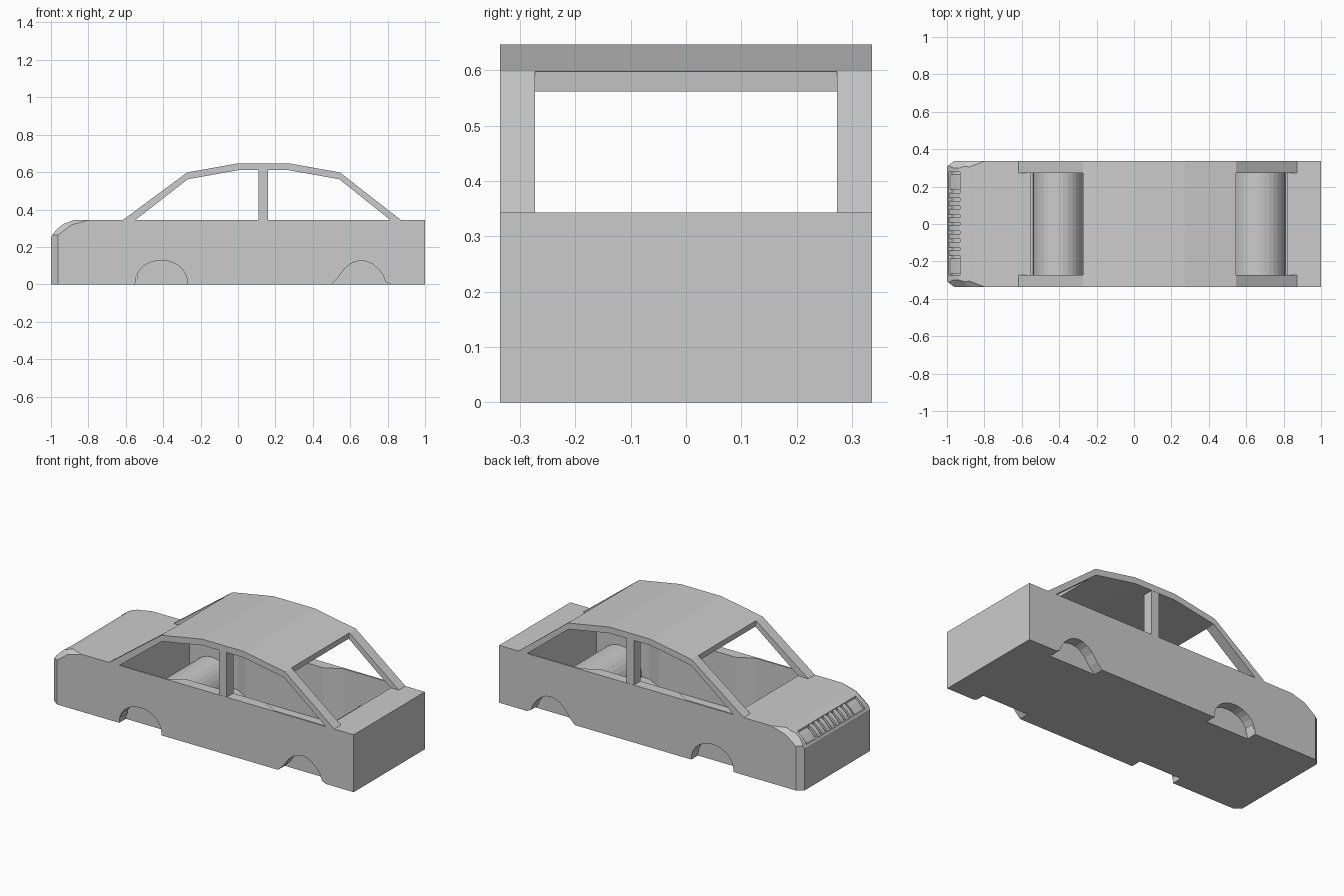
import bpy, bmesh, math
from mathutils import Vector

if "Cube" in bpy.data.objects:
    bpy.data.objects.remove(bpy.data.objects["Cube"])


def prism(name, pts, a, b, axis='Y'):
    """Extrude a closed outline: XZ outline along y, or XY outline along z."""
    bm = bmesh.new()
    place = (lambda u, v, t: (u, t, v)) if axis == 'Y' else (lambda u, v, t: (u, v, t))
    face = bm.faces.new([bm.verts.new(place(u, v, a)) for u, v in pts])
    ext = bmesh.ops.extrude_face_region(bm, geom=[face])['geom']
    shift = Vector(place(0, 0, b)) - Vector(place(0, 0, a))
    bmesh.ops.translate(bm, vec=shift, verts=[g for g in ext if isinstance(g, bmesh.types.BMVert)])
    bmesh.ops.recalc_face_normals(bm, faces=bm.faces)
    mesh = bpy.data.meshes.new(name)
    bm.to_mesh(mesh)
    bm.free()
    ob = bpy.data.objects.new(name, mesh)
    bpy.context.collection.objects.link(ob)
    return ob


def slice_off(ob, p, q, r):
    """Cut away everything beyond the plane through three points."""
    p, q, r = map(Vector, (p, q, r))
    no = (q - p).cross(r - p)
    if no.dot(p - Vector((0, 0, .1))) < 0:
        no.negate()
    bm = bmesh.new()
    bm.from_mesh(ob.data)
    cut = bmesh.ops.bisect_plane(bm, geom=bm.verts[:] + bm.edges[:] + bm.faces[:],
                                 plane_co=p, plane_no=no, clear_outer=True)['geom_cut']
    bmesh.ops.edgeloop_fill(bm, edges=[e for e in cut if isinstance(e, bmesh.types.BMEdge)])
    bmesh.ops.recalc_face_normals(bm, faces=bm.faces)
    bm.to_mesh(ob.data)
    bm.free()


def carve(ob, cutter):
    m = ob.modifiers.new(cutter.name, 'BOOLEAN')
    m.operation, m.solver, m.object = 'DIFFERENCE', 'EXACT', cutter
    cutter.hide_render = True
    cutter.hide_set(True)
    cutters.append(cutter)


cutters = []
W, IN, SILL = .336, .273, .343

# Lower body with rounded bonnet nose
nose = [(-1, .25), (-.985, .275), (-.965, .298), (-.935, .322), (-.88, .343)]
body = prism("body", [(1, 0), (-1, 0)] + nose + [(1, SILL)], -W, W)
for s in (-1, 1):
    slice_off(body, (-1, s * .307, 0), (-.962, s * W, 0), (-1, s * .307, .2))
    slice_off(body, (-.965, s * W, .262), (-.89, s * W, .318), (-.965, s * .30, .298))
    slice_off(body, (-.89, s * W, .318), (-.80, s * W, .343), (-.88, s * .305, .343))

# Cabin hollow, narrower between the thick doors
half = [(-.55, .326), (-.23, .326), (-.14, IN), (.37, IN), (.47, .326), (.82, .326)]
carve(body, prism("cabin_cutter", half + [(x, -y) for x, y in reversed(half)], .03, .6, 'Z'))

# Wheel arches cut into the sides, with housings across the cabin
front_arch = [(-.41 - .14 * math.cos(a), .128 * math.sin(a) ** .9 if 0 < i < 14 else 0)
              for i in range(15) for a in [math.pi * i / 14]]
rear_arch = [(.50, 0), (.535, .035), (.565, .078), (.60, .108), (.63, .122), (.66, .127),
             (.69, .122), (.72, .108), (.75, .083), (.775, .05), (.79, .013), (.815, 0)]
for label, arch in (("front", front_arch), ("rear", rear_arch)):
    for s in (-1, 1):
        outline = [(arch[0][0], -.05)] + arch + [(arch[-1][0], -.05)]
        carve(body, prism(label + "_arch_cutter", outline, s * IN, s * .4))
for label, cx, rx in (("front", -.405, .135), ("rear", .665, .145)):
    dome = [(cx - rx * math.cos(math.pi * i / 16), .03 + .15 * math.sin(math.pi * i / 16))
            for i in range(17)]
    prism(label + "_wheel_housing", [(cx - rx, .01)] + dome + [(cx + rx, .01)], -IN, IN)
    # Outer ends of the housings close the arches from the cabin
    for s in (-1, 1):
        wall = prism(label + "_housing_end", [(cx - rx, .01)] + dome + [(cx + rx, .01)], s * IN, s * .33)
        arch = front_arch if label == "front" else rear_arch
        carve(wall, prism(label + "_end_cutter", [(arch[0][0], -.05)] + arch + [(arch[-1][0], -.05)],
                          s * (IN - .0005), s * .4))

# Grille recess in the nose, upright ribs and headlamp blocks
carve(body, prism("grille_cutter", [(-1.03, .262), (-.972, .262), (-.955, .284), (-.93, .298),
                                    (-.93, .37), (-1.03, .37)], -.272, .278))
rib = [(-.99, .262), (-.978, .28), (-.96, .298), (-.93, .32), (-.93, .29), (-.96, .262)]
for i in range(8):
    y = -.155 + i * .044
    prism("grille_rib", rib, y - .014, y + .014)
lamp = [(-.985, .262), (-.95, .298), (-.93, .312), (-.93, .29), (-.96, .262)]
for s in (-1, 1):
    prism("headlamp", lamp, s * .185, s * .268)

# Roof panel, side window frames and middle pillars
outer = [(-.617, SILL), (-.272, .598), (0, .647), (.272, .647), (.545, .598), (.872, SILL)]
inner = [(-.55, SILL), (-.268, .562), (0, .61), (.272, .61), (.541, .562), (.815, SILL)]
prism("roof", outer[1:5] + inner[4:0:-1], -IN, IN)
for s in (-1, 1):
    prism("window_frame", outer + inner[::-1], s * IN, s * W)
    prism("middle_pillar", [(.11, .335), (.16, .335), (.16, .612), (.11, .612)], s * IN, s * (W - .001))

# Apply the cuts and remove the helpers
bpy.context.view_layer.update()
deps = bpy.context.evaluated_depsgraph_get()
for ob in [o for o in bpy.data.objects if o.modifiers]:
    mesh = bpy.data.meshes.new_from_object(ob.evaluated_get(deps))
    ob.modifiers.clear()
    ob.data = mesh
for c in cutters:
    bpy.data.objects.remove(c)
